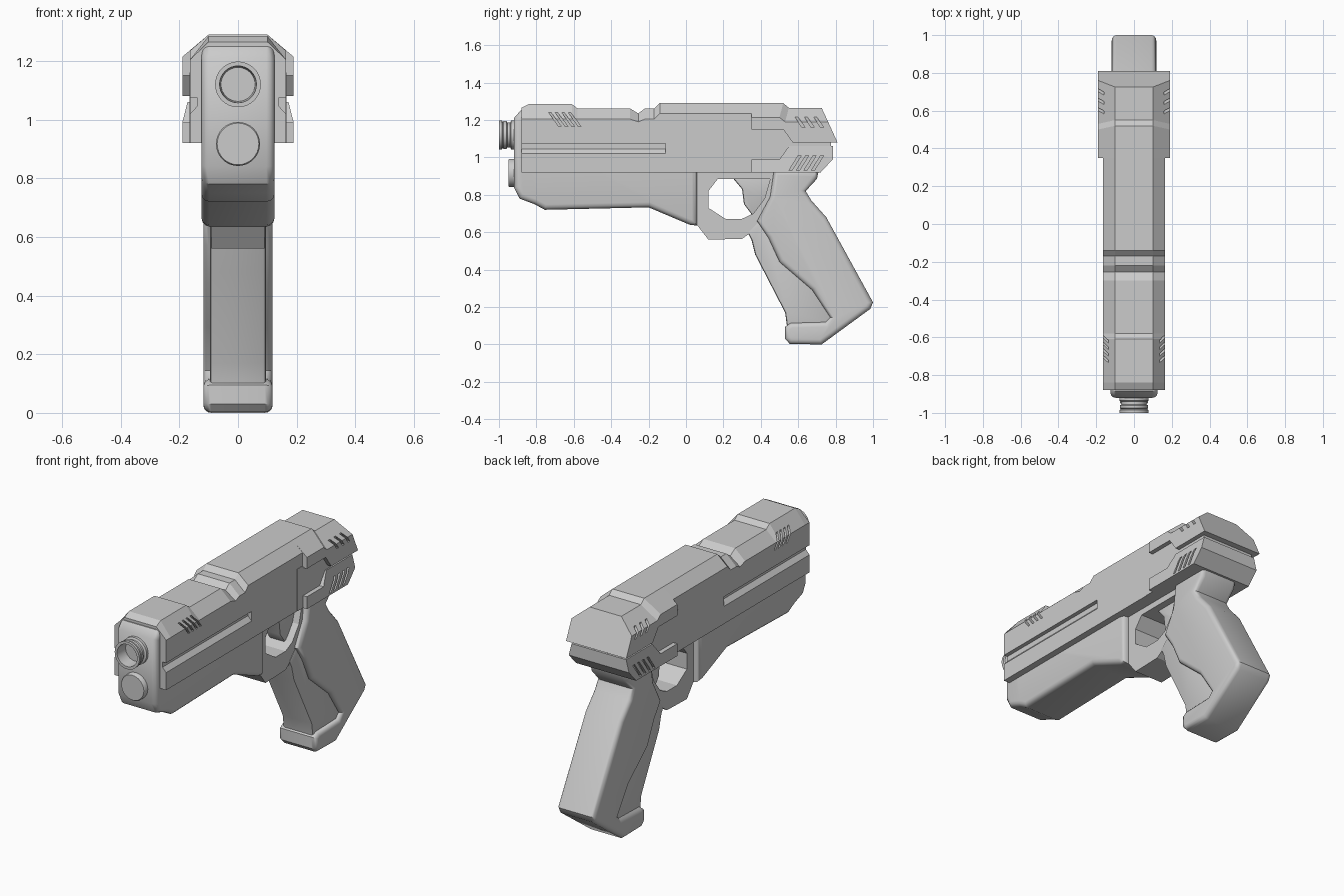
import bpy, bmesh, math
from mathutils import Matrix

if "Cube" in bpy.data.objects:
    bpy.data.objects.remove(bpy.data.objects["Cube"])


def finish(name, bm, mirror=False, smooth=False):
    bmesh.ops.recalc_face_normals(bm, faces=bm.faces)
    me = bpy.data.meshes.new(name)
    bm.to_mesh(me)
    bm.free()
    ob = bpy.data.objects.new(name, me)
    bpy.context.collection.objects.link(ob)
    if smooth:
        bpy.ops.object.select_all(action='DESELECT')
        ob.select_set(True)
        bpy.context.view_layer.objects.active = ob
        bpy.ops.object.shade_smooth_by_angle(angle=math.radians(40))
    if mirror:
        ob.modifiers.new("mirror", 'MIRROR')
    return ob


def add_prism(bm, pts, x0, x1):
    a = [bm.verts.new((x0, y, z)) for y, z in pts]
    b = [bm.verts.new((x1, y, z)) for y, z in pts]
    caps = [bm.faces.new(a), bm.faces.new(b[::-1])]
    for i in range(len(pts)):
        j = (i + 1) % len(pts)
        bm.faces.new((a[i], b[i], b[j], a[j]))
    return caps


def prism(name, pts, x0, x1, bevel=0, segs=1, mirror=False, smooth=False):
    """Side profile (y, z) extruded across x, with optional rounded side rims."""
    bm = bmesh.new()
    caps = add_prism(bm, pts, x0, x1)
    bmesh.ops.recalc_face_normals(bm, faces=bm.faces)
    if bevel:
        rims = list({e for f in caps for e in f.edges})
        bmesh.ops.bevel(bm, geom=rims, offset=bevel, segments=segs, profile=0.5,
                        affect='EDGES', clamp_overlap=False)
    return finish(name, bm, mirror, smooth)


def loft(name, sections):
    """Each section is half of an outline (x, y, z), bottom to top, mirrored in x."""
    bm = bmesh.new()
    rings = [[bm.verts.new(p) for p in s + [(-x, y, z) for x, y, z in s[::-1]]]
             for s in sections]
    n = len(rings[0])
    for a, b in zip(rings, rings[1:]):
        for i in range(n):
            j = (i + 1) % n
            bm.faces.new((a[i], a[j], b[j], b[i]))
    bm.faces.new(rings[0])
    bm.faces.new(rings[-1][::-1])
    return finish(name, bm)


def turned(name, prof, z):
    """Closed (radius, y) profile spun about the barrel direction at height z."""
    bm = bmesh.new()
    n = 32
    rings = []
    for r, y in prof:
        rings.append([bm.verts.new((r * math.cos(t), y, z + r * math.sin(t)))
                      for t in (2 * math.pi * k / n for k in range(n))])
    for a, b in zip(rings, rings[1:]):
        for i in range(n):
            j = (i + 1) % n
            bm.faces.new((a[i], a[j], b[j], b[i]))
    bm.faces.new(rings[0])
    bm.faces.new(rings[-1])
    return finish(name, bm, smooth=True)


def cut(target, cutter):
    cutter.hide_render = True
    cutter.hide_set(True)
    m = target.modifiers.new("cut", 'BOOLEAN')
    m.operation = 'DIFFERENCE'
    m.solver = 'EXACT'
    m.object = cutter


def slots(name, count, y, pitch, z0, z1, lean, x0, w=0.016):
    """Row of slanted vent slots, on both sides."""
    bm = bmesh.new()
    for k in range(count):
        a = y + k * pitch
        add_prism(bm, [(a, z0), (a + w, z0), (a + w + lean, z1), (a + lean, z1)], x0, 0.25)
    return finish(name, bm, mirror=True)


# Slide: top line dips and rises along the length
stations = [(-0.88, 1.265, 1.205), (-0.84, 1.285, 1.205), (-0.61, 1.285, 1.205),
            (-0.58, 1.262, 1.205), (-0.30, 1.262, 1.205), (-0.255, 1.235, 1.19),
            (-0.22, 1.262, 1.205), (-0.17, 1.262, 1.205), (-0.14, 1.29, 1.235),
            (0.36, 1.29, 1.235)]
slide = loft("slide", [[(0.163, y, 0.92), (0.163, y, e), (0.1, y, t)]
                       for y, t, e in stations])
cut(slide, slots("front_vent_cutter", 4, -0.68, 0.035, 1.165, 1.24, -0.055, 0.135, 0.014))

# Long side groove in the slide
bm = bmesh.new()
for y in (-1.0, -0.11):
    [bm.verts.new((x, y, z)) for x, z in
     ((0.2, 1.075), (0.14, 1.075), (0.14, 1.045), (0.163, 1.02), (0.2, 1.02))]
bm.verts.ensure_lookup_table()
v = list(bm.verts)
bm.faces.new(v[:5])
bm.faces.new(v[5:][::-1])
for i in range(5):
    j = (i + 1) % 5
    bm.faces.new((v[i], v[j], v[j + 5], v[i + 5]))
cut(slide, finish("groove_cutter", bm, mirror=True))

# Rear housing: core, upper cap and lower side plates
prism("rear_core", [(0.3, 0.92), (0.72, 0.92), (0.775, 0.98), (0.775, 1.1),
                    (0.75, 1.16), (0.3, 1.16)], -0.165, 0.165)
cap = loft("rear_cap", [
    [(0.19, 0.35, 1.15), (0.19, 0.35, 1.214), (0.1, 0.35, 1.29)],
    [(0.19, 0.52, 1.15), (0.19, 0.50, 1.214), (0.1, 0.52, 1.29)],
    [(0.19, 0.57, 1.08), (0.19, 0.53, 1.19), (0.1, 0.55, 1.265)],
    [(0.19, 0.81, 1.08), (0.19, 0.76, 1.19), (0.1, 0.725, 1.265)]])
cut(cap, slots("rear_vent_cutter", 3, 0.62, 0.05, 1.16, 1.235, -0.05, 0.16))
plate = prism("rear_lower_plate", [(0.35, 0.92), (0.72, 0.92), (0.785, 0.99), (0.785, 1.06),
                                   (0.55, 1.06), (0.5, 0.99), (0.35, 0.99)],
              0.0, 0.19, mirror=True)
# Sloped upper edge of the lower plates
for vert in plate.data.vertices:
    if vert.co.z > 1.05 and vert.co.x > 0.1:
        vert.co.x = 0.172
cut(plate, slots("lower_vent_cutter", 4, 0.55, 0.04, 0.93, 1.01, 0.05, 0.172))

# Lower frame with the front face
prism("frame", [(-0.92, 1.21), (-0.92, 0.84), (-0.89, 0.78), (-0.81, 0.75), (-0.755, 0.72),
                (-0.2, 0.733), (0.02, 0.64), (0.06, 0.635), (0.06, 1.15), (-0.8, 1.15),
                (-0.85, 1.25), (-0.885, 1.25)], -0.125, 0.125, 0.028, 3, smooth=True)

# Barrel and the round unit below it
turned("barrel", [(0.078, -0.9), (0.078, -0.935), (0.066, -0.94), (0.066, -0.955),
                  (0.075, -0.96), (0.075, -0.975), (0.07, -0.98), (0.078, -0.985),
                  (0.078, -1.0), (0.063, -1.0), (0.058, -0.93)], 1.12)
turned("under_lens", [(0.075, -0.9), (0.075, -0.945), (0.071, -0.95)], 0.917)

# Trigger guard and trigger
guard = prism("trigger_guard", [(0.05, 0.93), (0.05, 0.65), (0.12, 0.56), (0.3, 0.565),
                                (0.35, 0.6), (0.42, 0.64), (0.5, 0.8), (0.5, 0.93)],
              -0.09, 0.09)
cut(guard, prism("guard_hole_cutter", [(0.17, 0.885), (0.45, 0.885), (0.42, 0.78), (0.36, 0.7),
                                       (0.3, 0.672), (0.21, 0.672), (0.12, 0.73), (0.12, 0.82)],
                 -0.3, 0.3))
prism("trigger", [(0.25, 0.89), (0.3, 0.83), (0.31, 0.75), (0.355, 0.69), (0.44, 0.76),
                  (0.47, 0.89)], -0.05, 0.05, 0.01, 2, smooth=True)

# Grip: wide rounded body, with a narrower front strap in its recess
prism("grip", [(0.47, 0.93), (0.45, 0.79), (0.38, 0.66), (0.44, 0.57), (0.5, 0.44),
               (0.675, 0.29), (0.77, 0.145), (0.745, 0.12), (0.56, 0.115), (0.53, 0.095),
               (0.53, 0.03), (0.555, 0.003), (0.725, 0.0), (0.985, 0.19), (1.0, 0.225),
               (0.75, 0.68), (0.67, 0.77), (0.64, 0.82), (0.7, 0.885), (0.71, 0.93)],
      -0.118, 0.118, 0.026, 4, smooth=True)
prism("grip_front_strap", [(0.33, 0.6), (0.35, 0.56), (0.37, 0.48), (0.53, 0.17), (0.545, 0.06),
                           (0.8, 0.1), (0.82, 0.3), (0.6, 0.6), (0.48, 0.8), (0.4, 0.67)],
      -0.095, 0.095, 0.012, 2, smooth=True)
